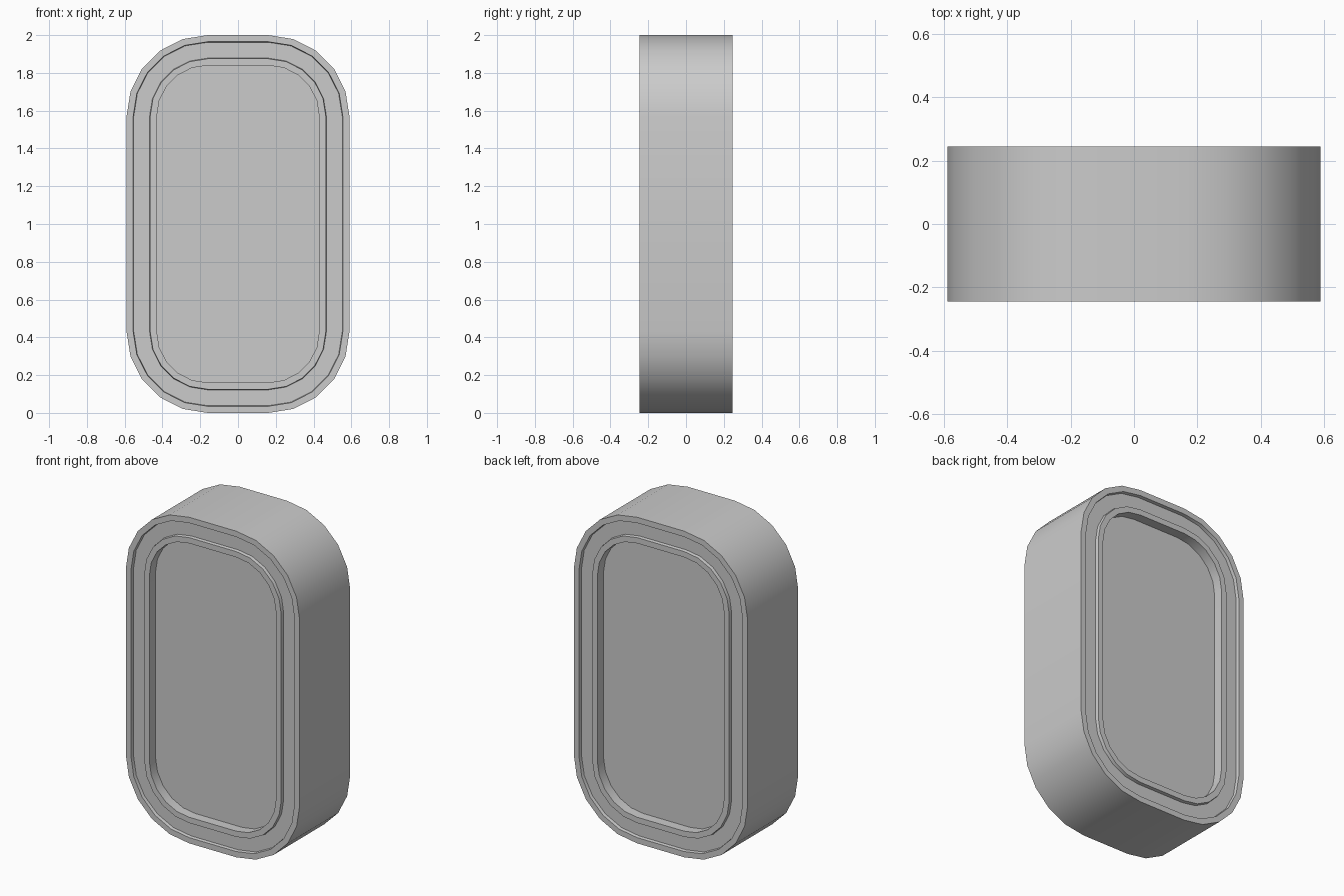
import bpy, bmesh, math

if "Cube" in bpy.data.objects:
    bpy.data.objects.remove(bpy.data.objects["Cube"], do_unlink=True)

HALF_W, HALF_H, HALF_D = 0.59, 1.0, 0.245
RADIUS, STEPS = 0.43, 5

grey = bpy.data.materials.new("light grey")
grey.use_nodes = True
colour = (0.6, 0.6, 0.6, 1)
grey.diffuse_color = colour
grey.node_tree.nodes["Principled BSDF"].inputs["Base Color"].default_value = colour


def outline(bm, inset, y):
    """Rounded rectangle, offset inwards with shared corner centres."""
    r = RADIUS - inset
    cx, cz = HALF_W - RADIUS, HALF_H - RADIUS
    ring = []
    for q, (sx, sz) in enumerate([(1, 1), (-1, 1), (-1, -1), (1, -1)]):
        for i in range(STEPS + 1):
            a = math.pi / 2 * (q + i / STEPS)
            ring.append(bm.verts.new((sx * cx + r * math.cos(a), y,
                                      HALF_H + sz * cz + r * math.sin(a))))
    return ring


# Cross-section as (inset, depth): panel, lip, groove, rim
section = [(0.16, 0.06), (0.16, 0), (0.125, 0), (0.122, 0.02),
           (0.038, 0.02), (0.035, 0), (0, 0)]
front = [(inset, depth - HALF_D) for inset, depth in section]
back = [(inset, -y) for inset, y in reversed(front)]

# Loft the section around the body, then close both panels
bm = bmesh.new()
rings = [outline(bm, inset, y) for inset, y in front + back]
for a, b in zip(rings, rings[1:]):
    for i in range(len(a)):
        j = (i + 1) % len(a)
        bm.faces.new((a[i], a[j], b[j], b[i]))
bm.faces.new(rings[0])
bm.faces.new(rings[-1])
bmesh.ops.recalc_face_normals(bm, faces=bm.faces)

mesh = bpy.data.meshes.new("rounded_body")
bm.to_mesh(mesh)
bm.free()
mesh.materials.append(grey)
body = bpy.data.objects.new("rounded_body", mesh)
bpy.context.collection.objects.link(body)

# Smooth the rounded walls, keep the step edges sharp
bpy.ops.object.select_all(action="DESELECT")
body.select_set(True)
bpy.context.view_layer.objects.active = body
bpy.ops.object.shade_smooth_by_angle(angle=math.radians(30))
